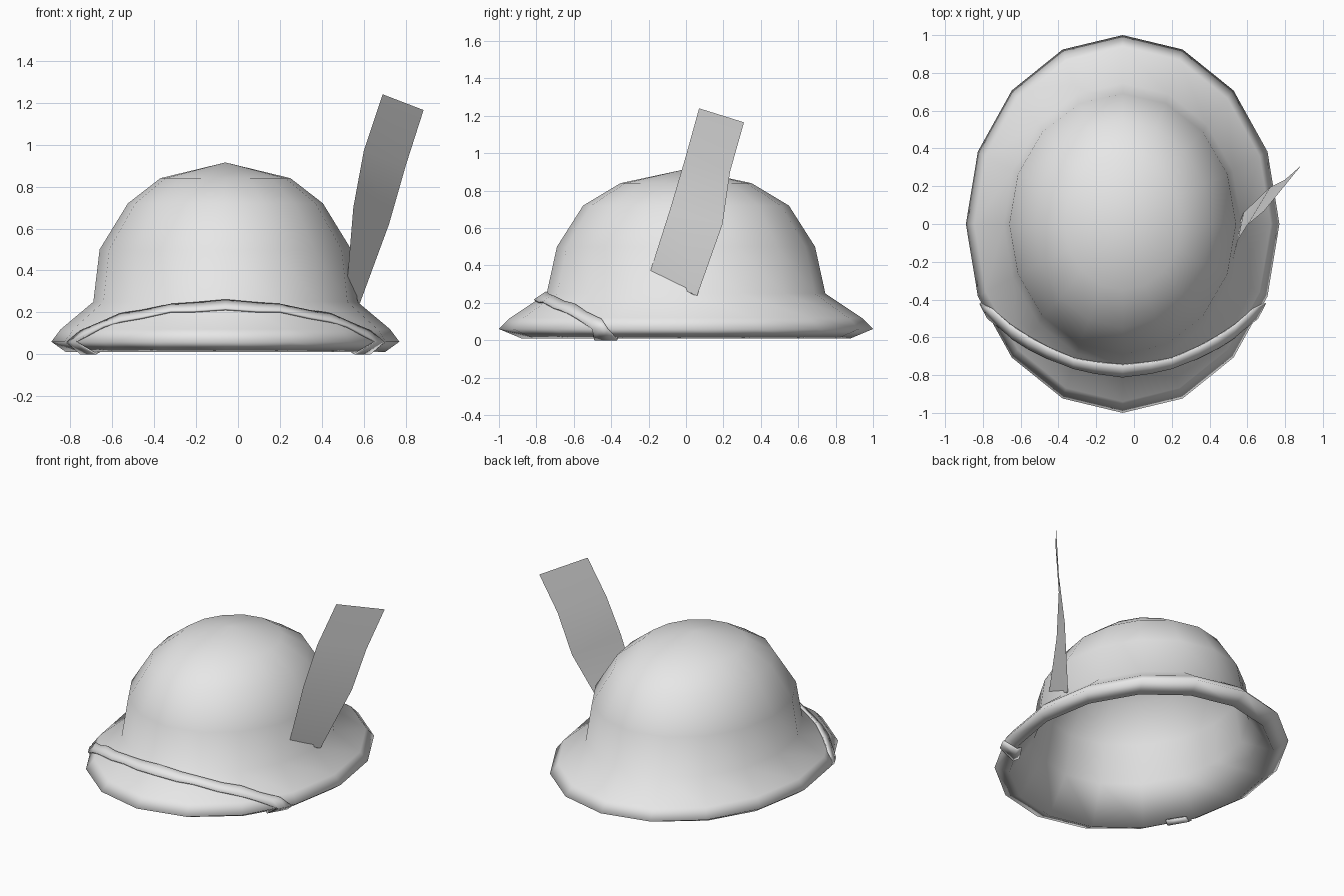
import bpy, bmesh, math
from mathutils import Vector
from mathutils.bvhtree import BVHTree

cube = bpy.data.objects.get("Cube")
if cube:
    bpy.data.objects.remove(cube)

SIDES = 16
CENTRE_X = -0.06

grey = bpy.data.materials.new("light_grey")
grey.use_nodes = True
grey.diffuse_color = (0.8, 0.8, 0.8, 1)
grey.node_tree.nodes["Principled BSDF"].inputs["Base Color"].default_value = (0.8, 0.8, 0.8, 1)


def finish(name, bm, smooth=True):
    mesh = bpy.data.meshes.new(name)
    bmesh.ops.recalc_face_normals(bm, faces=bm.faces)
    for f in bm.faces:
        f.smooth = smooth
    bm.to_mesh(mesh)
    bm.free()
    mesh.materials.append(grey)
    obj = bpy.data.objects.new(name, mesh)
    bpy.context.collection.objects.link(obj)
    return obj


def bridge(bm, a, b, closed):
    n = len(a)
    for i in range(n if closed else n - 1):
        j = (i + 1) % n
        bm.faces.new((a[i], a[j], b[j], b[i]))


# Hat shell: oval rings (half width, half depth, height), outside then inside
outer = [(0.31, 0.35, 0.84), (0.465, 0.55, 0.72), (0.60, 0.69, 0.50),
         (0.63, 0.745, 0.25), (0.785, 0.94, 0.12), (0.83, 1.0, 0.06), (0.76, 0.88, 0.01)]
inner = [(w - 0.02, d - 0.02, z - 0.015) for w, d, z in outer[3::-1]]
bm = bmesh.new()
rings = []
for w, d, z in outer + inner:
    rings.append([bm.verts.new((CENTRE_X + w * math.sin(t), -d * math.cos(t), z))
                  for t in (2 * math.pi * i / SIDES for i in range(SIDES))])
for a, b in zip(rings, rings[1:]):
    bridge(bm, a, b, True)
for ring, z in ((rings[0], 0.915), (rings[-1], 0.90)):
    tip = bm.verts.new((CENTRE_X, 0, z))
    for i in range(SIDES):
        bm.faces.new((ring[i], ring[(i + 1) % SIDES], tip))
bmesh.ops.recalc_face_normals(bm, faces=bm.faces)
surface = BVHTree.FromBMesh(bm)
finish("hat_shell", bm)


# Strap: laid on the front of the brim, ends folded under the rim
def on_brim(x, y):
    hit = surface.ray_cast(Vector((CENTRE_X + x, y, 2)), Vector((0, 0, -1)))[0]
    return Vector((CENTRE_X + x, y, (hit.z if hit else 0.06) + 0.008))


back_edge = [(0, -0.745), (0.15, -0.73), (0.26, -0.71), (0.4, -0.65), (0.5, -0.595), (0.6, -0.53), (0.69, -0.45)]
front_edge = [(0, -0.81), (0.15, -0.79), (0.26, -0.765), (0.4, -0.71), (0.5, -0.66), (0.58, -0.61), (0.65, -0.55)]
fold = [[(0.755, -0.42, 0.06), (0.712, -0.5, 0.06)],
        [(0.69, -0.37, 0.003), (0.62, -0.49, 0.003)],
        [(0.66, -0.36, 0.02), (0.59, -0.47, 0.02)]]
half = []
for (bx, by), (fx, fy) in zip(back_edge, front_edge):
    half.append([on_brim(bx + (fx - bx) * k / 2, by + (fy - by) * k / 2) for k in range(3)])
for pair in fold:
    a, b = (Vector((CENTRE_X + x, y, z)) for x, y, z in pair)
    half.append([a, (a + b) / 2, b])
mirrored = [[Vector((2 * CENTRE_X - p.x, p.y, p.z)) for p in row] for row in half[:0:-1]]
bm = bmesh.new()
rows = [[bm.verts.new(p) for p in row] for row in mirrored + half]
for a, b in zip(rows, rows[1:]):
    bridge(bm, a, b, False)
strap = finish("brim_strap", bm)
thick = strap.modifiers.new("thickness", "SOLIDIFY")
thick.thickness = 0.01
thick.offset = 0

# Feather: thin curved strip rising from the left side
left_edge = [(0.69, 0.07, 1.24), (0.60, -0.005, 0.97), (0.55, -0.085, 0.70), (0.52, -0.2, 0.34)]
right_edge = [(0.885, 0.31, 1.165), (0.80, 0.235, 0.90), (0.72, 0.195, 0.62), (0.58, 0.06, 0.24)]
bm = bmesh.new()
rows = [[bm.verts.new(a), bm.verts.new(b)] for a, b in zip(left_edge, right_edge)]
for a, b in zip(rows, rows[1:]):
    bridge(bm, a, b, False)
# Short quill end tucked against the crown
quill = [bm.verts.new(p) for p in ((0.555, 0.0, 0.245), (0.55, -0.02, 0.34))]
bm.faces.new((rows[-1][0], rows[-1][1], quill[0], quill[1]))
feather = finish("feather", bm)
